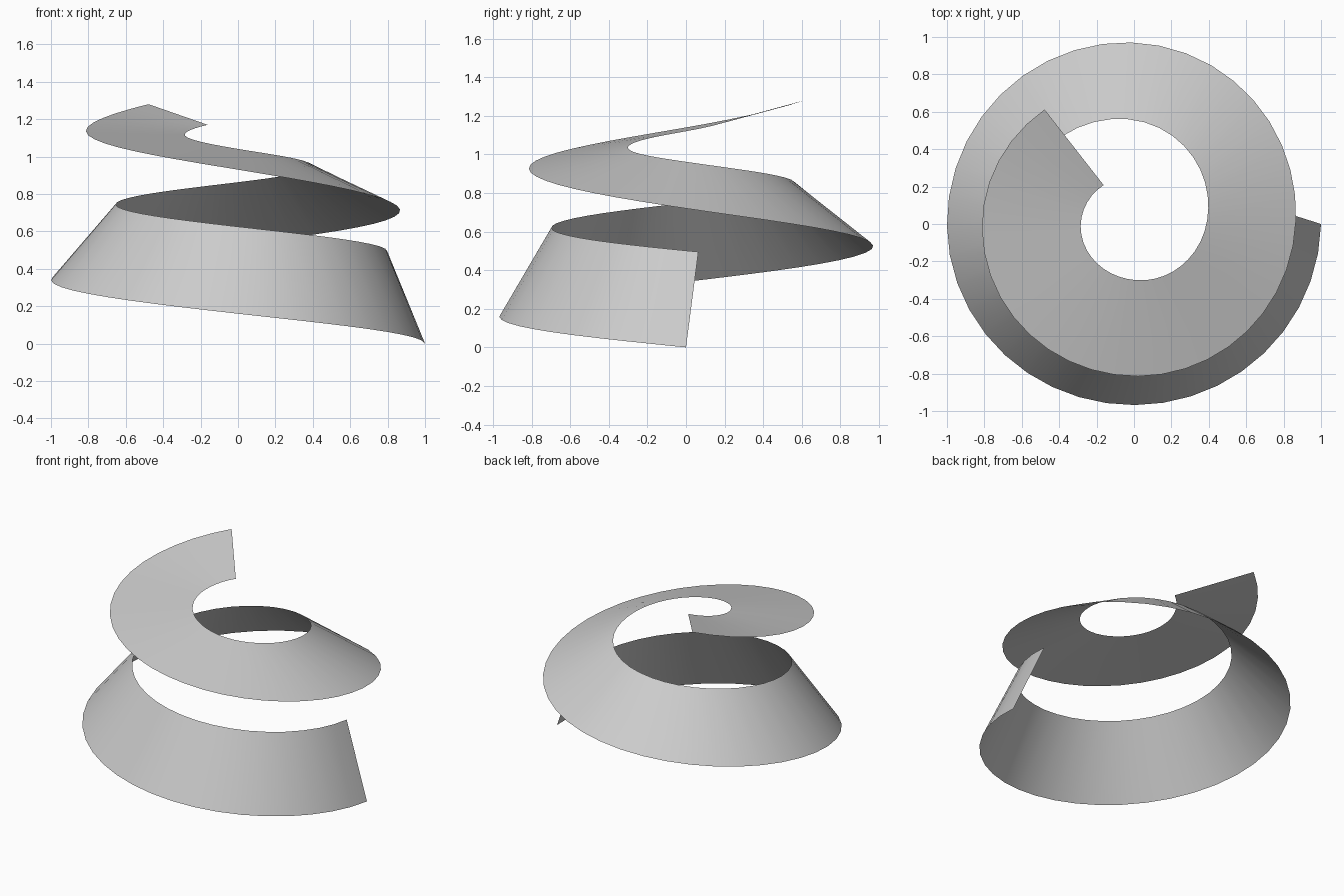
import bpy
import bmesh
from math import radians, cos, sin

cube = bpy.data.objects.get("Cube")
if cube:
    bpy.data.objects.remove(cube)

SEGMENTS = 66
# Ribbon edges: turn angle, then radius and height of the outer and inner edge
ANGLES = [0, 90, 180, 270, 360, 450, 540, 592]
OUTER_R = [1.0, 0.968, 1.0, 0.97, 0.865, 0.814, 0.813, 0.777]
OUTER_Z = [0.0, 0.16, 0.34, 0.53, 0.72, 0.93, 1.14, 1.28]
INNER_R = [0.80, 0.70, 0.655, 0.56, 0.39, 0.30, 0.285, 0.264]
INNER_Z = [0.495, 0.62, 0.745, 0.86, 0.96, 1.04, 1.12, 1.17]
LEAN = 4.6  # the start edge leans back by this angle, fading out along the ribbon


def smooth_value(values, t):
    """Cubic interpolation of values over ANGLES."""
    last = len(ANGLES) - 1
    i = max(k for k in range(last) if ANGLES[k] <= t)

    def slope(k):
        a, b = max(k - 1, 0), min(k + 1, last)
        return (values[b] - values[a]) / (ANGLES[b] - ANGLES[a])

    h = ANGLES[i + 1] - ANGLES[i]
    u = (t - ANGLES[i]) / h
    v = 1 - u
    return (values[i] * v * v * (1 + 2 * u) + values[i + 1] * u * u * (1 + 2 * v)
            + h * u * v * (slope(i) * v - slope(i + 1) * u))


def edge_point(radii, heights, t, offset=0):
    r, a = smooth_value(radii, t), -radians(t - offset)
    return (r * cos(a), r * sin(a), smooth_value(heights, t))


# Spiral ribbon, one strip of quads winding upward and inward
bm = bmesh.new()
rungs = []
for k in range(SEGMENTS + 1):
    f = k / SEGMENTS
    t = f * ANGLES[-1]
    rungs.append((bm.verts.new(edge_point(OUTER_R, OUTER_Z, t)),
                  bm.verts.new(edge_point(INNER_R, INNER_Z, t, LEAN * (1 - f)))))
for (o1, i1), (o2, i2) in zip(rungs, rungs[1:]):
    bm.faces.new((o1, i1, i2, o2))
mesh = bpy.data.meshes.new("spiral_ribbon")
bm.to_mesh(mesh)
bm.free()
ribbon = bpy.data.objects.new("spiral_ribbon", mesh)
bpy.context.collection.objects.link(ribbon)

# Plain light grey
grey = bpy.data.materials.new("light_grey")
grey.use_nodes = True
colour = (0.6, 0.6, 0.6, 1)
grey.diffuse_color = colour
grey.node_tree.nodes["Principled BSDF"].inputs["Base Color"].default_value = colour
mesh.materials.append(grey)

# Smooth shading
bpy.context.view_layer.objects.active = ribbon
ribbon.select_set(True)
bpy.ops.object.shade_smooth_by_angle()
